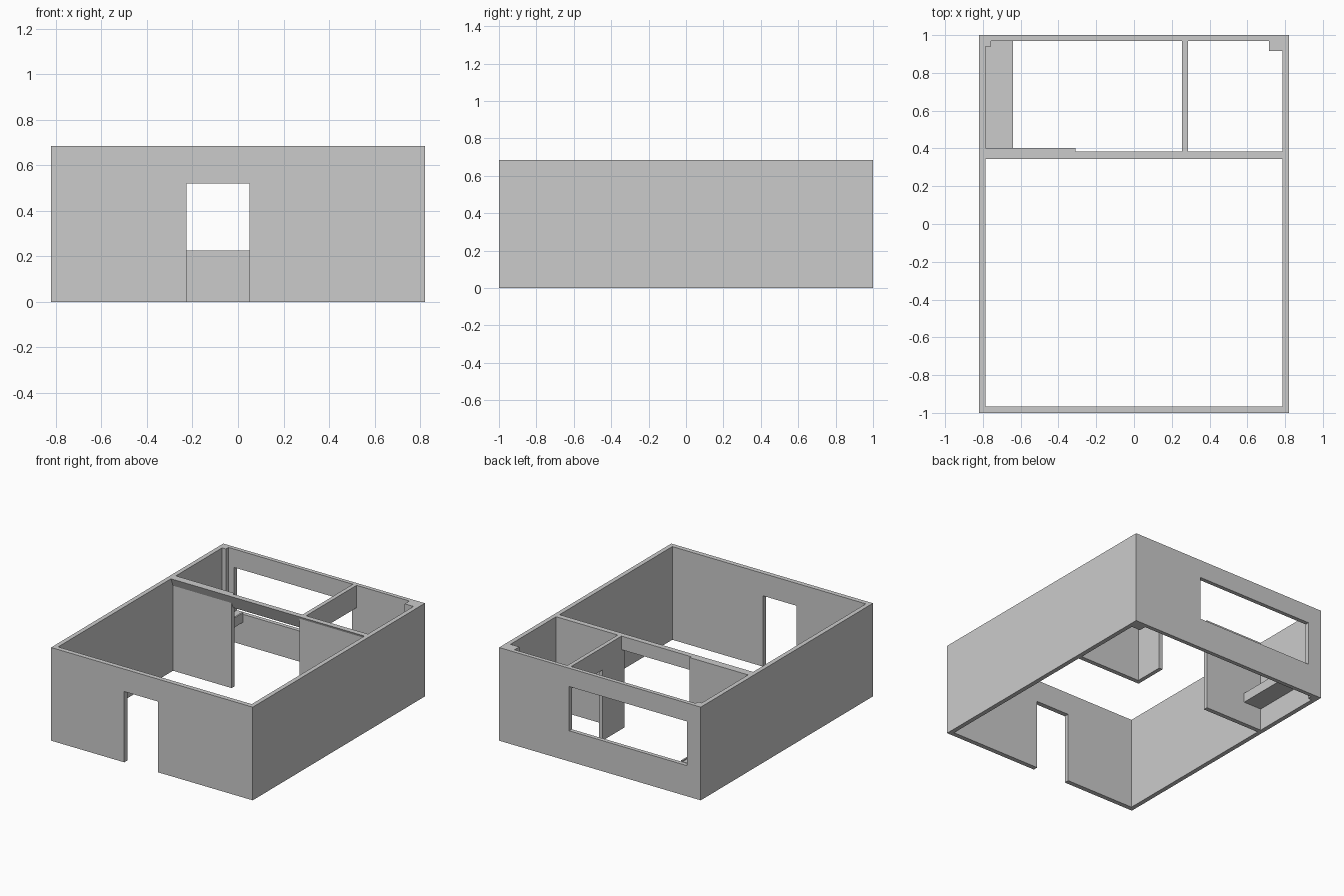
import bpy, bmesh

if "Cube" in bpy.data.objects:
    bpy.data.objects.remove(bpy.data.objects["Cube"])

W, D, H = 0.82, 1.0, 0.685      # half width, half depth, height
IX, IY0, IY1 = 0.787, -0.965, 0.97   # inner faces of the outer walls
DOOR = 0.52                     # door head height


def extrude_profile(name, points, direction):
    """Closed planar profile pushed along a direction into a solid."""
    bm = bmesh.new()
    face = bm.faces.new([bm.verts.new(p) for p in points])
    new = bmesh.ops.extrude_face_region(bm, geom=[face])["geom"]
    bmesh.ops.translate(bm, vec=direction,
                        verts=[v for v in new if isinstance(v, bmesh.types.BMVert)])
    bmesh.ops.recalc_face_normals(bm, faces=bm.faces)
    mesh = bpy.data.meshes.new(name)
    bm.to_mesh(mesh)
    bm.free()
    obj = bpy.data.objects.new(name, mesh)
    bpy.context.collection.objects.link(obj)
    return obj


def box(name, x, y, z):
    pts = [(x[0], y[0], z[0]), (x[1], y[0], z[0]), (x[1], y[1], z[0]), (x[0], y[1], z[0])]
    return extrude_profile(name, pts, (0, 0, z[1] - z[0]))


def cut(obj, x, y, z):
    """Subtract a box from an object."""
    cutter = box("cutter", x, y, z)
    cutter.hide_render = True
    mod = obj.modifiers.new("opening", "BOOLEAN")
    mod.operation, mod.solver, mod.object = "DIFFERENCE", "EXACT", cutter
    bpy.context.view_layer.objects.active = obj
    bpy.ops.object.modifier_apply(modifier=mod.name)
    bpy.data.objects.remove(cutter)


# Outer walls: open at top and bottom, with front door and back window
shell = box("outer_walls", (-W, W), (-D, D), (0, H))
cut(shell, (-IX, IX), (IY0, IY1), (-0.1, H + 0.1))
cut(shell, (-0.225, 0.05), (-D - 0.1, -0.9), (-0.1, DOOR))
cut(shell, (-0.71, 0.25), (0.9, D + 0.1), (0.225, 0.55))

# Cross partition: two wall pieces with a wide passage between them
box("left_partition", (-IX, -0.31), (0.369, 0.402), (0, H))
box("right_partition", (0.255, IX), (0.352, 0.385), (0, H))

# Wedge-shaped beam over the partition, sloping on its front side
extrude_profile("partition_beam",
                [(-W, 0.345, H), (-W, 0.385, H), (-W, 0.385, H - 0.1)], (2 * W, 0, 0))

# Divider between the two back rooms, with a doorway beside the back wall
divider = box("room_divider", (0.255, 0.285), (0.385, IY1), (0, H))
cut(divider, (0.2, 0.35), (0.605, 1.1), (-0.1, DOOR))

# Corner columns
box("left_corner_column", (-IX, -0.757), (0.94, IY1), (0, H))
box("right_corner_column", (0.715, IX), (0.915, IY1), (0, H))

# Counter slab with a slim front lip, spanning the left back room
lip = [(-IX, 0.165), (-0.64, 0.165), (-0.64, 0.235), (-0.652, 0.235),
       (-0.652, 0.228), (-IX, 0.228)]
extrude_profile("counter", [(x, 0.402, z) for x, z in lip], (0, IY1 - 0.402, 0))
